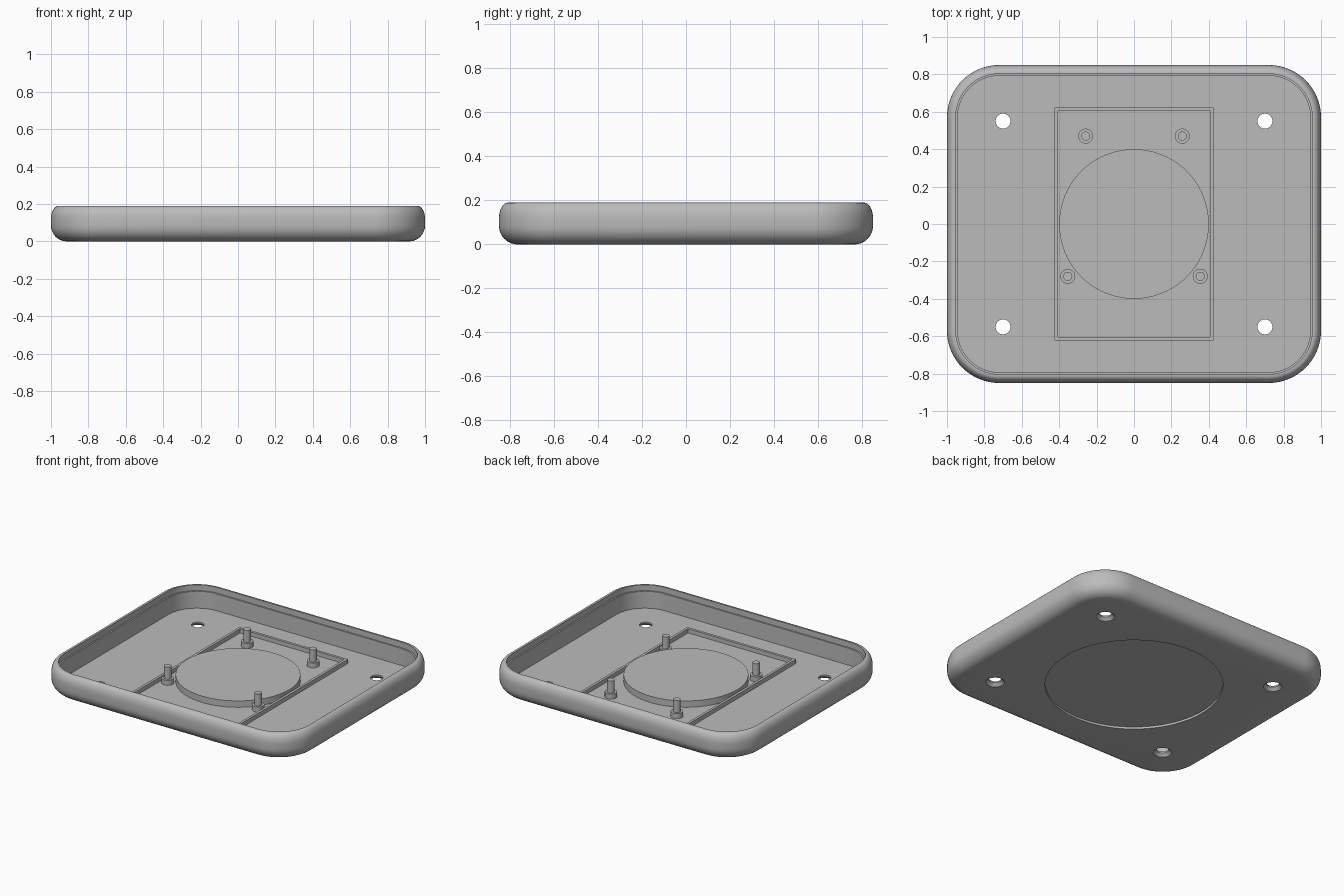
import bpy, bmesh
from math import sin, cos, pi, radians

cube = bpy.data.objects.get("Cube")
if cube:
    bpy.data.objects.remove(cube, do_unlink=True)

grey = bpy.data.materials.new("plain grey")
grey.use_nodes = True
grey.diffuse_color = (0.5, 0.5, 0.5, 1)
grey.node_tree.nodes["Principled BSDF"].inputs["Base Color"].default_value = (0.5, 0.5, 0.5, 1)

FLOOR = 0.03


def finish(name, bm):
    bmesh.ops.recalc_face_normals(bm, faces=bm.faces)
    mesh = bpy.data.meshes.new(name)
    bm.to_mesh(mesh)
    bm.free()
    mesh.materials.append(grey)
    ob = bpy.data.objects.new(name, mesh)
    bpy.context.collection.objects.link(ob)
    return ob


def activate(ob):
    bpy.ops.object.select_all(action="DESELECT")
    ob.select_set(True)
    bpy.context.view_layer.objects.active = ob


def smooth(ob):
    activate(ob)
    bpy.ops.object.shade_smooth_by_angle(angle=radians(30))


def rounded_ring(hx, hy, r, steps):
    """Points round a rectangle, with an arc of the given radius at each corner."""
    pts = []
    for k, (sx, sy) in enumerate([(1, 1), (-1, 1), (-1, -1), (1, -1)]):
        for i in range(steps + 1):
            a = (k + i / max(steps, 1)) * pi / 2
            pts.append((sx * (hx - r) + r * cos(a), sy * (hy - r) + r * sin(a)))
    return pts


def loft(name, hx, hy, r, profile, steps, closed=False):
    """Sweep an (inset, height) profile round a rounded rectangle."""
    bm = bmesh.new()
    rings = [[bm.verts.new((x, y, z)) for x, y in
              rounded_ring(hx - d, hy - d, max(r - d, 0), steps)] for d, z in profile]
    pairs = list(zip(rings, rings[1:]))
    if closed:
        pairs.append((rings[-1], rings[0]))
    else:
        bm.faces.new(rings[0])
        bm.faces.new(rings[-1])
    for a, b in pairs:
        for i in range(len(a)):
            j = (i + 1) % len(a)
            bm.faces.new((a[i], a[j], b[j], b[i]))
    return finish(name, bm)


def turned(name, x, y, profile, sides=48):
    """Solid of revolution from (radius, height) points, capped at both ends."""
    bm = bmesh.new()
    rings = [[bm.verts.new((x + r * cos(2 * pi * i / sides), y + r * sin(2 * pi * i / sides), z))
              for i in range(sides)] for r, z in profile]
    bm.faces.new(rings[0])
    bm.faces.new(rings[-1])
    for a, b in zip(rings, rings[1:]):
        for i in range(sides):
            j = (i + 1) % sides
            bm.faces.new((a[i], a[j], b[j], b[i]))
    return finish(name, bm)


def cut(ob, cutter):
    cutter.hide_render = True
    mod = ob.modifiers.new("cut", "BOOLEAN")
    mod.operation = "DIFFERENCE"
    mod.solver = "EXACT"
    mod.object = cutter
    activate(ob)
    bpy.ops.object.modifier_apply(modifier=mod.name)
    bpy.data.objects.remove(cutter, do_unlink=True)


# Tray shell: rounded outer wall, stepped lip, flat floor
quarter = [i / 8 * pi / 2 for i in range(9)]
profile = [(0.085 * (1 - sin(a)), 0.085 * (1 - cos(a))) for a in quarter]
profile += [(0.04 * (1 - cos(a)), 0.12 + 0.07 * sin(a)) for a in quarter]
profile += [(0.047, 0.19), (0.047, 0.15), (0.057, 0.15), (0.057, FLOOR)]
tray = loft("tray_shell", 1, 0.85, 0.28, profile, 16)

# Shallow round recess underneath
cut(tray, turned("recess_cutter", 0, 0, [(0.57, -0.05), (0.57, 0.015)], 96))

# Countersunk screw holes
for sx in (-1, 1):
    for sy in (-1, 1):
        cut(tray, turned("hole_cutter", 0.7 * sx, 0.55 * sy,
                         [(0.06, -0.02), (0.06, 0), (0.04, 0.02), (0.04, 0.08)], 32))
smooth(tray)

# Raised round pad on the floor
smooth(turned("round_pad", 0, 0, [(0.4, FLOOR - 0.005), (0.4, 0.075)], 96))

# Low rectangular fence
low, top = FLOOR - 0.005, 0.06
loft("rectangular_fence", 0.425, 0.622, 0,
     [(0, low), (0, top), (0.018, top), (0.018, low)], 0, closed=True)

# Stepped mounting posts
for label, x, y in (("back", 0.258, 0.47), ("front", 0.354, -0.28)):
    for side, s in (("left", 1), ("right", -1)):
        smooth(turned(f"{label}_{side}_post", s * x, y,
                      [(0.04, low), (0.04, 0.065), (0.024, 0.065), (0.024, 0.15)], 32))
